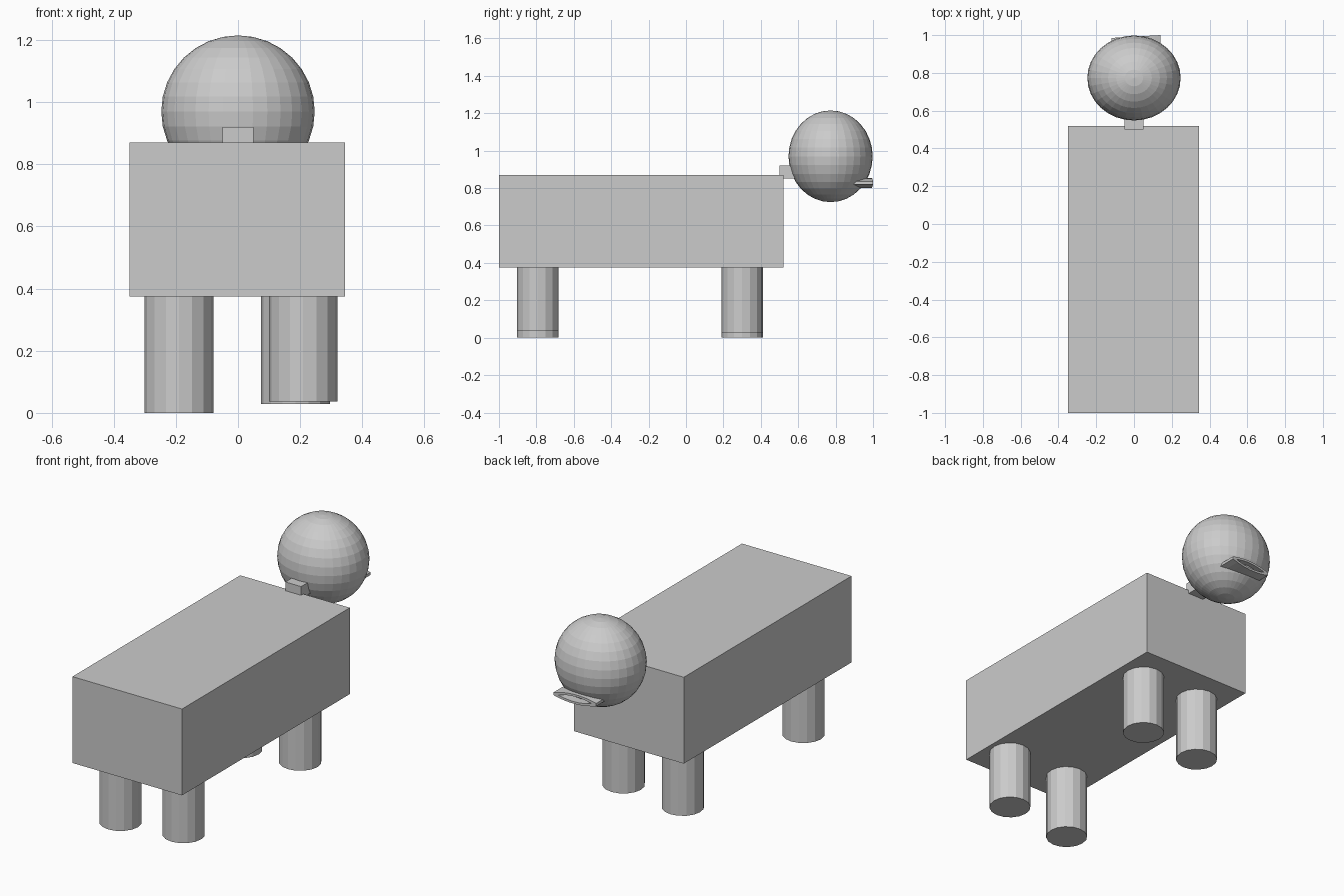
import bpy, bmesh, math
from mathutils import Vector

if "Cube" in bpy.data.objects:
    bpy.data.objects.remove(bpy.data.objects["Cube"])


def finish(name, bm):
    bmesh.ops.recalc_face_normals(bm, faces=bm.faces)
    me = bpy.data.meshes.new(name)
    bm.to_mesh(me)
    bm.free()
    ob = bpy.data.objects.new(name, me)
    bpy.context.collection.objects.link(ob)
    return ob


def box(name, lo, hi):
    lo, hi = Vector(lo), Vector(hi)
    bm = bmesh.new()
    bmesh.ops.create_cube(bm, size=1)
    bmesh.ops.scale(bm, vec=hi - lo, verts=bm.verts)
    bmesh.ops.translate(bm, vec=(lo + hi) / 2, verts=bm.verts)
    return finish(name, bm)


def leg(name, x, y, bottom, top=0.40, radius=0.111):
    bm = bmesh.new()
    bmesh.ops.create_cone(bm, cap_ends=True, segments=16, radius1=radius,
                          radius2=radius, depth=top - bottom)
    bmesh.ops.translate(bm, vec=(x, y, (top + bottom) / 2), verts=bm.verts)
    return finish(name, bm)


# Body and neck blocks
box("body", (-0.35, -1.0, 0.375), (0.345, 0.52, 0.87))
box("neck", (-0.05, 0.50, 0.85), (0.05, 0.62, 0.92))

# Four slightly uneven legs
leg("rear_left_leg", -0.19, -0.793, 0.0)
leg("rear_right_leg", 0.21, -0.793, 0.037)
leg("front_left_leg", -0.19, 0.30, 0.0)
leg("front_right_leg", 0.185, 0.30, 0.028)

# Faceted head
bm = bmesh.new()
bmesh.ops.create_uvsphere(bm, u_segments=32, v_segments=16, radius=1)
bmesh.ops.scale(bm, vec=(0.247, 0.225, 0.245), verts=bm.verts)
bmesh.ops.translate(bm, vec=(0, 0.773, 0.97), verts=bm.verts)
finish("head", bm)

# Mouth: flat lens-shaped tube sticking out of the face, turned a little
N = 8


def lens(half_width, end_height, mid_height):
    top = []
    for i in range(N + 1):
        t = -1 + 2 * i / N
        top.append((half_width * t, end_height + (mid_height - end_height) * (1 - t * t)))
    return top + [(x, -z) for x, z in reversed(top)]


bm = bmesh.new()
rings = []
for profile, y in ((lens(0.13, 0.008, 0.027), 0.87), (lens(0.13, 0.008, 0.027), 1.0),
                   (lens(0.10, 0.001, 0.015), 1.0), (lens(0.10, 0.001, 0.015), 0.87)):
    rings.append([bm.verts.new((0.01 + x, y - 0.0075 + 0.058 * x, 0.828 + z))
                  for x, z in profile])
count = len(rings[0])
for k in range(4):
    a, b = rings[k], rings[(k + 1) % 4]
    for i in range(count):
        j = (i + 1) % count
        bm.faces.new((a[i], a[j], b[j], b[i]))
finish("mouth", bm)
